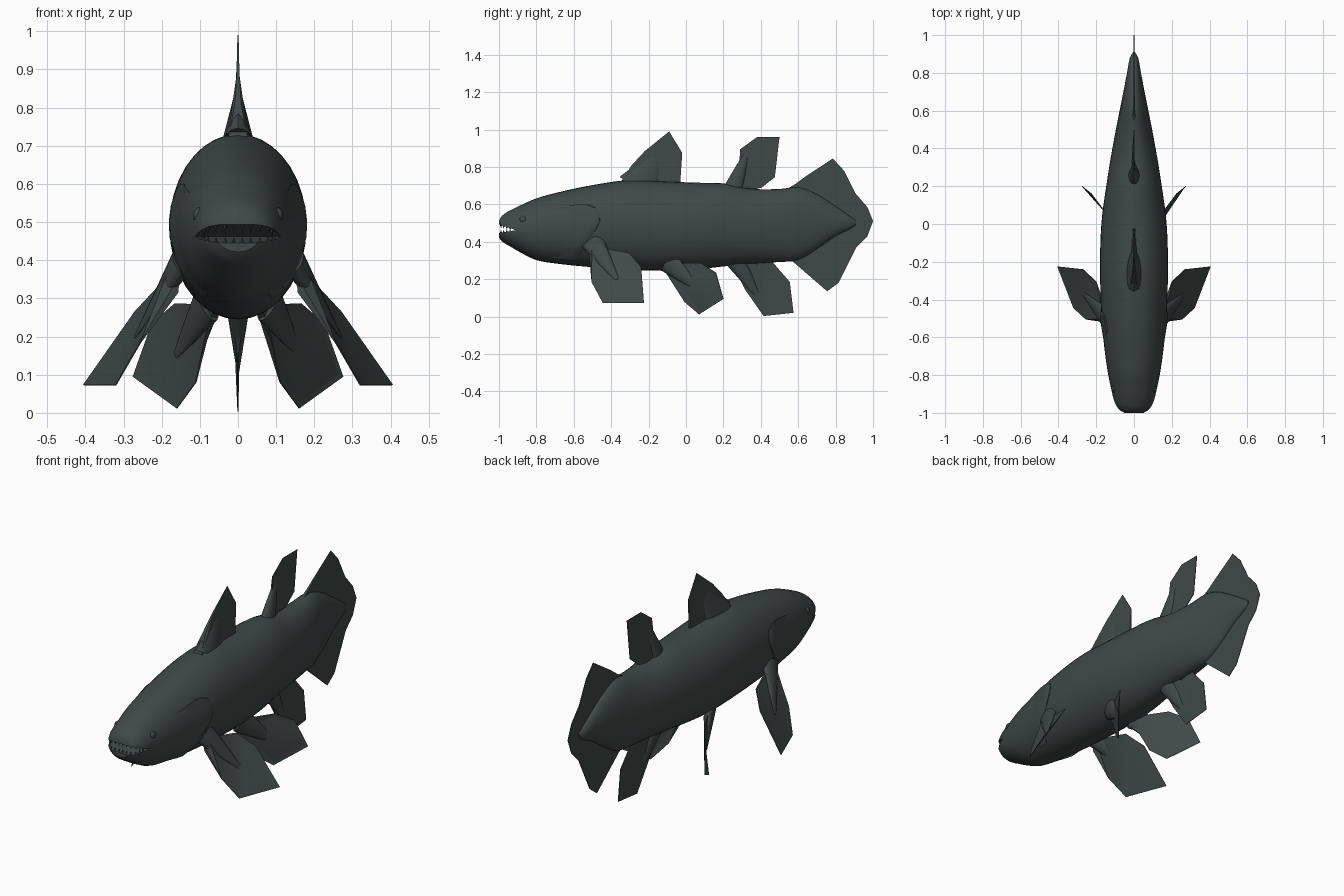
import bpy, bmesh, math
from mathutils import Vector
from mathutils.geometry import normal as poly_normal

if "Cube" in bpy.data.objects:
    bpy.data.objects.remove(bpy.data.objects["Cube"])

skin = bpy.data.materials.new("dark_slate_green")
skin.diffuse_color = (0.050, 0.067, 0.065, 1)
skin.use_nodes = True
skin.node_tree.nodes["Principled BSDF"].inputs["Base Color"].default_value = skin.diffuse_color


def make(name, bm, smooth=35):
    bmesh.ops.recalc_face_normals(bm, faces=bm.faces[:])
    me = bpy.data.meshes.new(name)
    bm.to_mesh(me)
    bm.free()
    me.materials.append(skin)
    ob = bpy.data.objects.new(name, me)
    bpy.context.collection.objects.link(ob)
    if smooth:
        bpy.ops.object.select_all(action='DESELECT')
        ob.select_set(True)
        bpy.context.view_layer.objects.active = ob
        bpy.ops.object.shade_smooth_by_angle(angle=math.radians(smooth))
    return ob


def loft(bm, rings, closed=True):
    vs = [[bm.verts.new(p) for p in r] for r in rings]
    n = len(vs[0])
    for a, b in zip(vs, vs[1:]):
        for i in range(n if closed else n - 1):
            j = (i + 1) % n
            bm.faces.new((a[i], a[j], b[j], b[i]))
    if closed:
        bm.faces.new(vs[0])
        bm.faces.new(vs[-1])


# Body stations: y, top, bottom, half width
BODY = [(-1.0, .512, .422, .058), (-.985, .538, .402, .080), (-.94, .568, .375, .104),
        (-.88, .597, .340, .119), (-.8, .632, .302, .136), (-.68, .665, .282, .154),
        (-.5, .703, .264, .172), (-.3, .730, .250, .179), (-.1, .722, .245, .178),
        (.05, .716, .252, .168), (.2, .712, .268, .147), (.34, .684, .282, .125),
        (.5, .682, .292, .096), (.6, .692, .302, .076), (.7, .655, .360, .056),
        (.8, .590, .430, .037), (.88, .535, .470, .022), (.91, .513, .492, .006)]


def slope(i, k):
    a, b = BODY[max(i - 1, 0)], BODY[min(i + 1, len(BODY) - 1)]
    return (b[k] - a[k]) / (b[0] - a[0])


def section(y):
    i = 0
    while i < len(BODY) - 2 and y > BODY[i + 1][0]:
        i += 1
    a, b = BODY[i], BODY[i + 1]
    d = b[0] - a[0]
    t = min(max((y - a[0]) / d, 0), 1)
    return [(2*t**3 - 3*t*t + 1) * a[k] + (t**3 - 2*t*t + t) * d * slope(i, k)
            + (3*t*t - 2*t**3) * b[k] + (t**3 - t*t) * d * slope(i + 1, k) for k in (1, 2, 3)]


def skin_point(y, th, off=0):
    top, bot, w = section(y)
    h = (top - bot) / 2
    return Vector(((w + off) * math.cos(th), y, (top + bot) / 2 + (h + off) * math.sin(th)))


# Body
ys = []
for a, b in zip(BODY, BODY[1:]):
    n = max(1, round((b[0] - a[0]) / .03))
    ys += [a[0] + (b[0] - a[0]) * k / n for k in range(n)]
ys.append(BODY[-1][0])
bm = bmesh.new()
loft(bm, [[skin_point(y, 2 * math.pi * k / 36) for k in range(36)] for y in ys])
body = make("body", bm, 0)

# Open mouth cut as a wedge
bm = bmesh.new()
loft(bm, [[(x, -.91, .462), (x, -1.06, .515), (x, -1.06, .435)] for x in (-.3, .3)])
cutter = make("mouth_cutter", bm, 0)
cutter.hide_render = True
mod = body.modifiers.new("mouth", 'BOOLEAN')
mod.operation, mod.solver, mod.object = 'DIFFERENCE', 'EXACT', cutter
bpy.context.view_layer.objects.active = body
body.select_set(True)
bpy.ops.object.modifier_apply(modifier="mouth")
bpy.data.objects.remove(cutter)
body.select_set(True)
bpy.ops.object.shade_smooth_by_angle(angle=math.radians(35))

# Teeth along both jaws
bm = bmesh.new()
for y, fr in ((-.94, .92), (-.958, .92), (-.975, .9), (-.988, .75), (-.99, .45), (-.99, .15)):
    for s in (1, -1):
        x = s * fr * section(y)[2]
        for rise, drop in ((.353, -.016), (-.18, .014)):
            z = .462 + rise * (-.91 - y)
            base = [bm.verts.new((x + .006 * math.cos(a), y + .006 * math.sin(a), z - drop * .3))
                    for a in (0, 1.57, 3.14, 4.71)]
            tip = bm.verts.new((x, y, z + drop))
            for i in range(4):
                bm.faces.new((base[i], base[(i + 1) % 4], tip))
            bm.faces.new(base)
make("teeth", bm)

# Eyes
bm = bmesh.new()
for s in (1, -1):
    p = skin_point(-.87, .42, -.012)
    res = bmesh.ops.create_uvsphere(bm, u_segments=16, v_segments=10, radius=.021)
    for v in res["verts"]:
        v.co = Vector((s * p.x + v.co.x * .9, p.y + v.co.y, p.z + v.co.z))
make("eyes", bm)

# Gill covers: raised shells whose rear edge follows a curve (height on body, y)
EDGE = [(-.85, -.59), (-.6, -.555), (-.4, -.53), (-.1, -.485), (.08, -.463),
        (.25, -.46), (.42, -.478), (.52, -.52), (.56, -.57)]
bm = bmesh.new()
for s in (1, -1):
    rows = []
    for h, yb in EDGE:
        row = []
        for dy, off in ((-.2, -.005), (-.12, .001), (-.05, .006), (-.008, .008), (0, .004), (.003, -.006)):
            p = skin_point(yb + dy, math.asin(h), off)
            row.append((s * p.x, p.y, p.z))
        rows.append(row)
    loft(bm, rows, False)
make("gill_covers", bm)


# Fin sheet: outline points with a half thickness each
def fin(name, pts, sides=(1,)):
    bm = bmesh.new()
    for s in sides:
        co = [Vector((s * p[0], p[1], p[2])) for p in pts]
        nrm = poly_normal(co)
        loft(bm, [[c + nrm * p[3] * k for c, p in zip(co, pts)] for k in (-1, 1)])
    bmesh.ops.triangulate(bm, faces=[f for f in bm.faces if len(f.verts) > 4])
    make(name, bm, 25)


# Fleshy lobe: tapering oval from a to b
def lobe(name, a, b, chord, thick, nrm, sides=(1,)):
    bm = bmesh.new()
    for s in sides:
        m = Vector((s, 1, 1))
        A, B, N = Vector(a) * m, Vector(b) * m, (Vector(nrm) * m).normalized()
        u = (B - A).cross(N).normalized()
        rings = []
        for t in (0, .2, .4, .6, .8, .93, 1):
            c, w = A.lerp(B, t), (1 - t * .9) ** .8
            rings.append([c + u * chord * w * math.cos(q) + N * thick * (1 - t * .95) * math.sin(q)
                          for q in [2 * math.pi * k / 16 for k in range(16)]])
        loft(bm, rings)
    make(name, bm, 50)


T = .0015


def mid_fin(name, pts):
    fin(name, [(0, y, z, t) for y, z, t in pts])


mid_fin("front_dorsal_fin", [(-.36, .70, .03), (-.33, .745, .018), (-.29, .81, .008), (-.22, .885, .004),
                             (-.09, .99, T), (-.02, .875, T), (-.032, .70, .008)])
lobe("front_dorsal_base", (0, -.25, .69), (0, -.16, .86), .12, .045, (1, 0, 0))
mid_fin("rear_dorsal_fin", [(.19, .69, .02), (.245, .72, .015), (.28, .76, .01), (.29, .895, T), (.38, .96, T),
                            (.50, .96, T), (.475, .745, T), (.405, .69, T), (.33, .69, .004), (.29, .66, .015)])
lobe("rear_dorsal_lobe", (0, .245, .66), (0, .325, .88), .055, .034, (1, 0, 0))
mid_fin("anal_fin", [(.23, .29, .02), (.27, .235, .012), (.315, .145, T), (.415, .003, T), (.575, .02, T),
                     (.555, .185, T), (.46, .295, T), (.38, .28, .004), (.34, .31, .015)])
lobe("anal_lobe", (0, .26, .31), (0, .39, .10), .055, .036, (1, 0, 0))
mid_fin("tail_fin", [(.52, .67, .01), (.59, .712, .006), (.64, .75, .003), (.785, .845, T), (.845, .78, T),
                     (.905, .66, T), (.97, .585, T), (1.0, .51, T), (.97, .43, T), (.91, .37, T),
                     (.815, .18, T), (.755, .135, T), (.57, .295, .008), (.52, .31, .01)])

# Paired fins
PAIR = (1, -1)
fin("pectoral_fins", [(.155, -.50, .42, .01), (.165, -.515, .32, .01), (.255, -.505, .185, T), (.32, -.445, .073, T),
                      (.405, -.225, .073, T), (.27, -.24, .265, T), (.20, -.305, .34, T), (.165, -.43, .36, .01)], PAIR)
lobe("pectoral_lobes", (.145, -.50, .40), (.27, -.37, .20), .062, .032, (.8, -.25, .5), PAIR)
fin("pelvic_fins", [(.055, -.14, .275, .01), (.085, -.06, .19, .005), (.11, -.01, .08, T), (.16, .07, .012, T),
                    (.275, .20, .095, T), (.225, .16, .235, T), (.165, .08, .287, T), (.11, -.01, .285, .01)], PAIR)
lobe("pelvic_lobes", (.08, -.09, .29), (.165, .06, .15), .062, .03, (.75, -.6, .15), PAIR)
